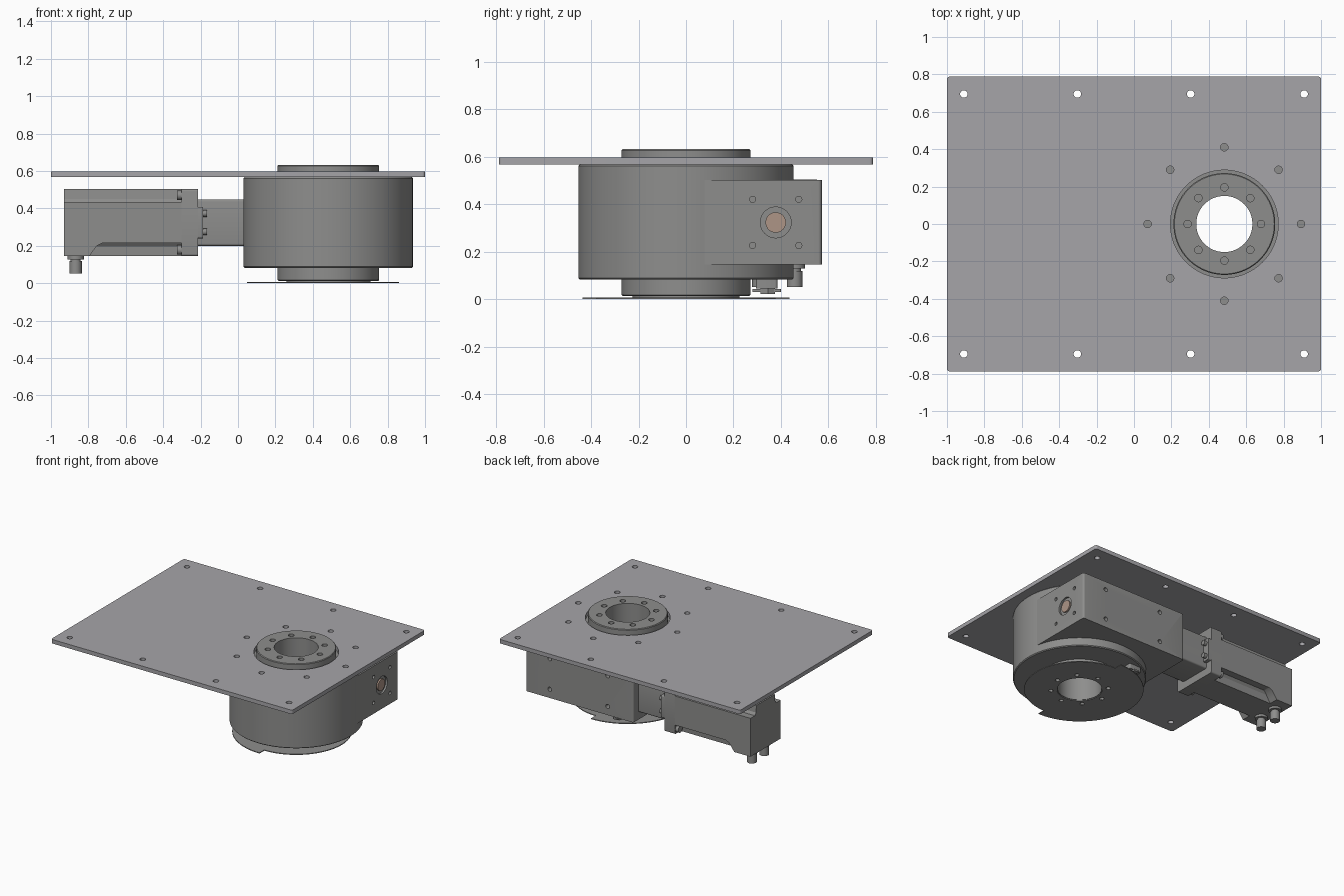
import bpy, bmesh
from math import cos, sin, pi, radians

if "Cube" in bpy.data.objects:
    bpy.data.objects.remove(bpy.data.objects["Cube"])

CX = 0.483            # turntable axis
MY, MZ = 0.385, 0.323  # drive shaft axis


def material(name, *rgb):
    mat = bpy.data.materials.new(name)
    mat.diffuse_color = (*rgb, 1)
    mat.use_nodes = True
    mat.node_tree.nodes["Principled BSDF"].inputs["Base Color"].default_value = mat.diffuse_color
    return mat


steel = material('dark_grey', 0.27, 0.27, 0.265)
plate_grey = material('plate_grey', 0.38, 0.375, 0.395)
bronze = material('bronze', 0.42, 0.3, 0.24)


def smooth(ob):
    bpy.ops.object.select_all(action='DESELECT')
    ob.select_set(True)
    bpy.context.view_layer.objects.active = ob
    bpy.ops.object.shade_smooth_by_angle(angle=radians(30))


def finish(name, bm, mat=steel):
    bmesh.ops.recalc_face_normals(bm, faces=bm.faces[:])
    me = bpy.data.meshes.new(name)
    bm.to_mesh(me)
    bm.free()
    me.materials.append(mat)
    ob = bpy.data.objects.new(name, me)
    bpy.context.collection.objects.link(ob)
    smooth(ob)
    return ob


def add_prism(bm, pts, axis, a, b):
    place = {'X': lambda u, v, t: (t, u, v),
             'Y': lambda u, v, t: (u, t, v),
             'Z': lambda u, v, t: (u, v, t)}[axis]
    rings = [[bm.verts.new(place(u, v, t)) for u, v in pts] for t in (a, b)]
    bm.faces.new(rings[0])
    bm.faces.new(rings[1])
    n = len(pts)
    for i in range(n):
        j = (i + 1) % n
        bm.faces.new((rings[0][i], rings[0][j], rings[1][j], rings[1][i]))


def arc(u, v, r, a0=0, a1=360, n=24):
    return [(u + r * cos(radians(a0 + (a1 - a0) * i / n)),
             v + r * sin(radians(a0 + (a1 - a0) * i / n))) for i in range(n + 1)]


def circle(u, v, r, n=24):
    return arc(u, v, r, n=n)[:-1]


def rounded(u0, u1, v0, v1, r):
    return (arc(u1 - r, v1 - r, r, 0, 90, 4) + arc(u0 + r, v1 - r, r, 90, 180, 4)
            + arc(u0 + r, v0 + r, r, 180, 270, 4) + arc(u1 - r, v0 + r, r, 270, 360, 4))


def prisms(name, items, mat=steel):
    """items: (points, axis, start, end)"""
    bm = bmesh.new()
    for it in items:
        add_prism(bm, *it)
    return finish(name, bm, mat)


def lathe(name, x, y, profile, n=96):
    bm = bmesh.new()
    rings = [[bm.verts.new((x + r * cos(2 * pi * i / n), y + r * sin(2 * pi * i / n), z))
              for i in range(n)] for r, z in profile]
    for k in range(len(rings)):
        p, q = rings[k], rings[(k + 1) % len(rings)]
        for i in range(n):
            j = (i + 1) % n
            bm.faces.new((p[i], p[j], q[j], q[i]))
    return finish(name, bm)


def cut(ob, items):
    cutter = prisms('hole_cutter', items, ob.data.materials[0])
    cutter.hide_render = True
    mod = ob.modifiers.new('holes', 'BOOLEAN')
    mod.operation = 'DIFFERENCE'
    mod.solver = 'EXACT'
    mod.object = cutter
    bpy.context.view_layer.objects.active = ob
    bpy.ops.object.modifier_apply(modifier=mod.name)
    bpy.data.objects.remove(cutter)
    smooth(ob)


def bolt_circle(r, hole, z0, z1):
    return [(circle(CX + r * cos(i * pi / 4), r * sin(i * pi / 4), hole), 'Z', z0, z1)
            for i in range(8)]


# Mounting plate with edge holes, bolt circle and hub opening
plate = prisms('mounting_plate', [(rounded(-1, 1, -0.788, 0.788, 0.015), 'Z', 0.567, 0.597)],
               plate_grey)
cut(plate, [(circle(x, y, 0.02), 'Z', 0.5, 0.7) for x in (-0.91, -0.303, 0.303, 0.91)
            for y in (-0.695, 0.695)]
    + bolt_circle(0.41, 0.02, 0.5, 0.7) + [(circle(CX, 0, 0.288, 96), 'Z', 0.5, 0.7)])

# Round gear housing
lathe('gear_housing', CX, 0, [(0.255, 0.082), (0.447, 0.082), (0.453, 0.088),
                              (0.453, 0.561), (0.447, 0.567), (0.255, 0.567)])

# Hollow rotating hub with blind bolt holes at both ends
hub = lathe('rotating_hub', CX, 0, [(0.15, 0.005), (0.225, 0.005), (0.225, 0.013), (0.267, 0.013),
                                    (0.272, 0.018), (0.272, 0.627), (0.267, 0.632), (0.15, 0.632)])
cut(hub, bolt_circle(0.196, 0.02, 0.57, 0.7) + bolt_circle(0.196, 0.015, -0.02, 0.05))

# Input box on the back of the housing
back = [(CX + 0.446, 0.06)] + arc(CX + 0.431, 0.557, 0.015, 0, 90, 6)
back += arc(CX - 0.431, 0.557, 0.015, 90, 180, 6) + [(CX - 0.446, 0.06)]
back += [(CX - 0.2, 0.22), (CX + 0.2, 0.22)]
box = prisms('input_box', [(back, 'Z', 0.145, 0.502)])
holes = [(circle(0.378 + dy, MZ + dz, 0.013, 16), 'X', 0.89, 1.0)
         for dy in (-0.097, 0.097) for dz in (-0.097, 0.097)]
holes += [(circle(x, z, 0.016, 16), 'Y', 0.53, 0.65) for x in (0.25, 0.73) for z in (0.21, 0.44)]
holes += [(circle(0.378, MZ, 0.065, 32), 'X', 0.915, 1.0)]
cut(box, holes)

# Bronze input shaft end
prisms('input_shaft', [(circle(0.378, MZ, 0.043, 32), 'X', 0.88, 0.926)], bronze)

# Cam disc: two half circles of different radius
disc = prisms('cam_disc', [(arc(CX, 0, 0.378, -90, 90, 48) + arc(CX, 0, 0.435, 90, 270, 48),
                            'Z', 0.0, 0.006)])
cut(disc, [(circle(CX, 0, 0.155, 64), 'Z', -0.1, 0.1)] + bolt_circle(0.196, 0.016, -0.1, 0.1))

# Position switch under the housing
prisms('position_switch', [(rounded(0.26, 0.36, 0.295, 0.385, 0.01), 'Z', 0.045, 0.085),
                           (circle(0.31, 0.345, 0.035, 6), 'Z', 0.022, 0.05),
                           (rounded(0.29, 0.33, 0.28, 0.4, 0.005), 'Z', 0.03, 0.042)])

# Coupling between box and motor
prisms('coupling', [(rounded(0.26, 0.51, 0.2, 0.448, 0.012), 'X', -0.22, 0.06)])

# Motor flange and adapter ears with screws
L, R, B, T = MY - 0.179, MY + 0.179, 0.145, 0.503
prisms('motor_flange', [(rounded(L, R, B, T, 0.012), 'X', -0.302, -0.215),
                        (rounded(L, R, 0.24, 0.408, 0.01), 'X', -0.22, -0.188)])
prisms('adapter_screws', [(circle(y, z, 0.018, 16), 'X', -0.19, -0.165)
                          for y in (L + 0.03, R - 0.03) for z in (0.275, 0.373)])
prisms('flange_screws', [(circle(y, z, 0.025, 16), 'X', -0.327, -0.3)
                         for y in (L + 0.03, R - 0.03) for z in (B + 0.033, T - 0.033)])

# Motor body with relieved corners; the lower rear corners are filled and ramped
n, f = 0.07, 0.018
corner = [(R, T - n), (R - n + f, T - n), (R - n + 0.004, T - n + f), (R - n, T)]
left_top = [(2 * MY - y, z) for y, z in reversed(corner)]
low = [(y, B + T - z) for y, z in reversed(corner + left_top)]
prisms('motor_body', [(corner + left_top + low, 'X', -0.93, -0.3)])
ramp = [(-0.93, B), (-0.795, B), (-0.78, B + 0.02), (-0.755, B + 0.055),
        (-0.725, B + n), (-0.725, B + n + 0.004), (-0.93, B + n + 0.004)]
prisms('motor_rear_corners', [(ramp, 'Y', L, L + n + 0.004), (ramp, 'Y', R - n - 0.004, R)])

# Two cable connectors below the motor
for side, y in (('front', MY - 0.073), ('back', MY + 0.073)):
    prisms('connector_' + side, [(circle(-0.868, y, 0.044), 'Z', 0.128, 0.15),
                                 (circle(-0.868, y, 0.027), 'Z', 0.115, 0.13),
                                 (circle(-0.868, y, 0.033), 'Z', 0.052, 0.118)])
